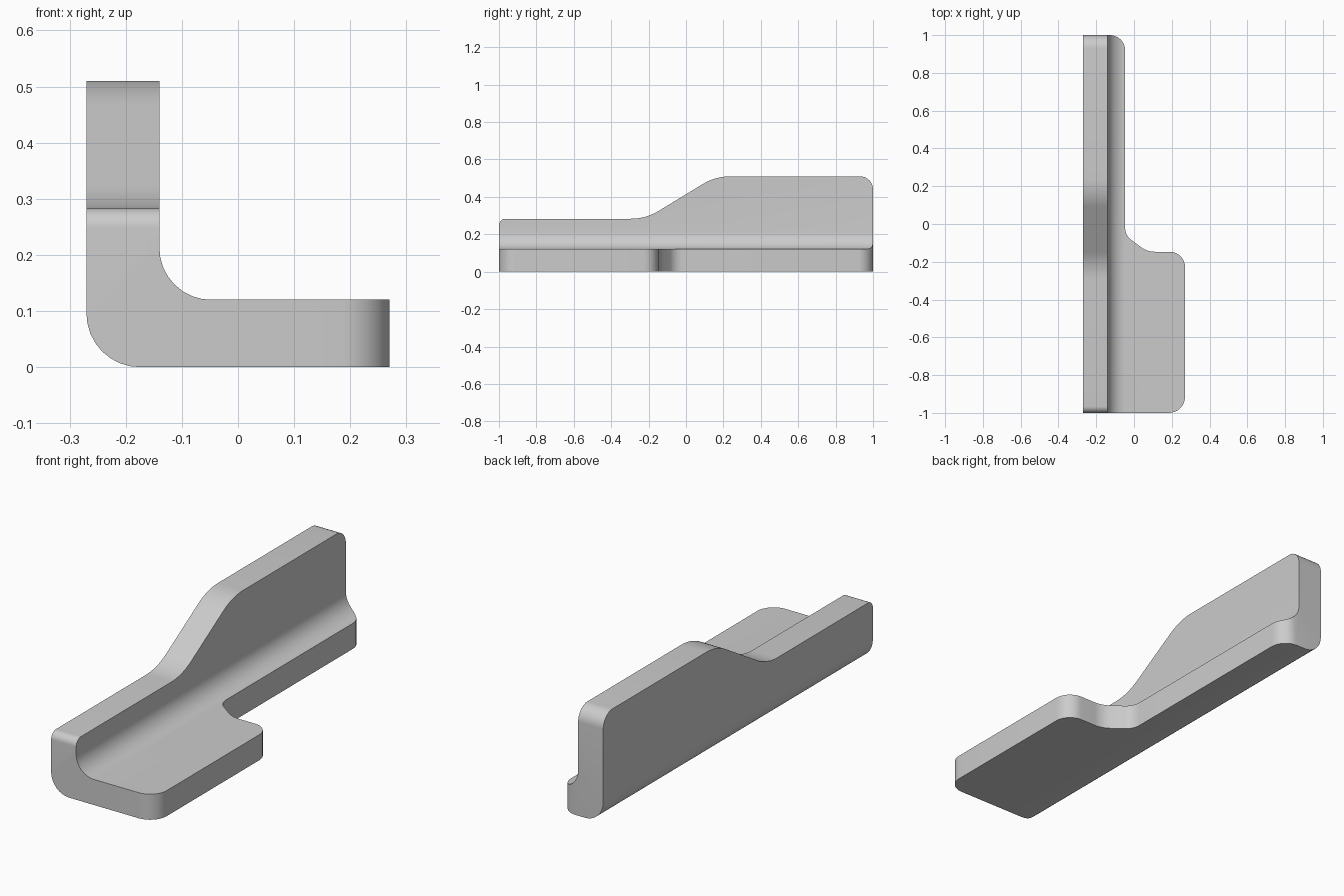
import bpy, bmesh, math
from mathutils import Vector

cube = bpy.data.objects.get("Cube")
if cube:
    bpy.data.objects.remove(cube, do_unlink=True)

grey = bpy.data.materials.new("plain_grey")
grey.use_nodes = True
grey.diffuse_color = (0.6, 0.6, 0.6, 1)
grey.node_tree.nodes["Principled BSDF"].inputs["Base Color"].default_value = (0.6, 0.6, 0.6, 1)


def rounded(corners, steps=8):
    """Outline from (a, b, tangent length) corners, each rounded with a true arc."""
    outline = []
    for i, (a, b, t) in enumerate(corners):
        v = Vector((a, b))
        if t == 0:
            outline.append(v)
            continue
        before = (Vector(corners[i - 1][:2]) - v).normalized()
        after = (Vector(corners[(i + 1) % len(corners)][:2]) - v).normalized()
        w = math.sin(before.angle(after) / 2)
        for k in range(steps + 1):
            s = k / steps
            p, q, r = (1 - s) ** 2, 2 * w * s * (1 - s), s * s
            outline.append((p * (v + before * t) + q * v + r * (v + after * t)) / (p + q + r))
    return outline


def prism(name, outline, place, low, high):
    """Extrude an outline between two depths; place maps (a, b, depth) to x, y, z."""
    bm = bmesh.new()
    face = bm.faces.new([bm.verts.new(place(p.x, p.y, low)) for p in outline])
    shift = Vector(place(0, 0, high)) - Vector(place(0, 0, low))
    grown = bmesh.ops.extrude_face_region(bm, geom=[face], use_keep_orig=True)
    bmesh.ops.translate(bm, vec=shift,
                        verts=[g for g in grown["geom"] if isinstance(g, bmesh.types.BMVert)])
    bmesh.ops.recalc_face_normals(bm, faces=bm.faces)
    mesh = bpy.data.meshes.new(name)
    bm.to_mesh(mesh)
    bm.free()
    mesh.materials.append(grey)
    obj = bpy.data.objects.new(name, mesh)
    bpy.context.collection.objects.link(obj)
    return obj


# L-shaped section: upright wall, inner fillet, flat flange, rounded heel
section = rounded([(-0.27, 0, 0.095), (0.4, 0, 0), (0.4, 0.12, 0),
                   (-0.14, 0.12, 0.092), (-0.14, 0.7, 0), (-0.27, 0.7, 0)])
bracket = prism("angle_bracket", section, lambda a, b, d: (a, d, b), -1.1, 1.1)

# Side outline: low front wall sloping up to the tall rear wall
side = rounded([(-1, -0.1, 0), (1, -0.1, 0), (1, 0.51, 0.07), (0.158, 0.51, 0.08),
                (-0.215, 0.283, 0.08), (-1, 0.283, 0.035)])
side_cutter = prism("side_cutter", side, lambda a, b, d: (d, a, b), -0.6, 0.6)

# Plan outline: wide front flange stepping in to the narrow rear ledge
plan = rounded([(-0.4, -1.2, 0), (-0.4, 1.2, 0), (-0.4, 1, 0), (-0.047, 1, 0.08),
                (-0.047, -0.06, 0.04), (0.07, -0.147, 0.04), (0.27, -0.147, 0.08),
                (0.27, -1, 0.085), (-0.4, -1, 0)][2:])
plan_cutter = prism("plan_cutter", plan, lambda a, b, d: (a, b, d), -0.3, 0.9)

bpy.ops.object.select_all(action='DESELECT')
bpy.context.view_layer.objects.active = bracket
bracket.select_set(True)
for cutter in (side_cutter, plan_cutter):
    cutter.hide_render = True
    mod = bracket.modifiers.new("trim", 'BOOLEAN')
    mod.operation = 'INTERSECT'
    mod.solver = 'EXACT'
    mod.object = cutter
    bpy.ops.object.modifier_apply(modifier=mod.name)
    bpy.data.objects.remove(cutter, do_unlink=True)

bpy.ops.object.shade_smooth_by_angle(angle=math.radians(30))
